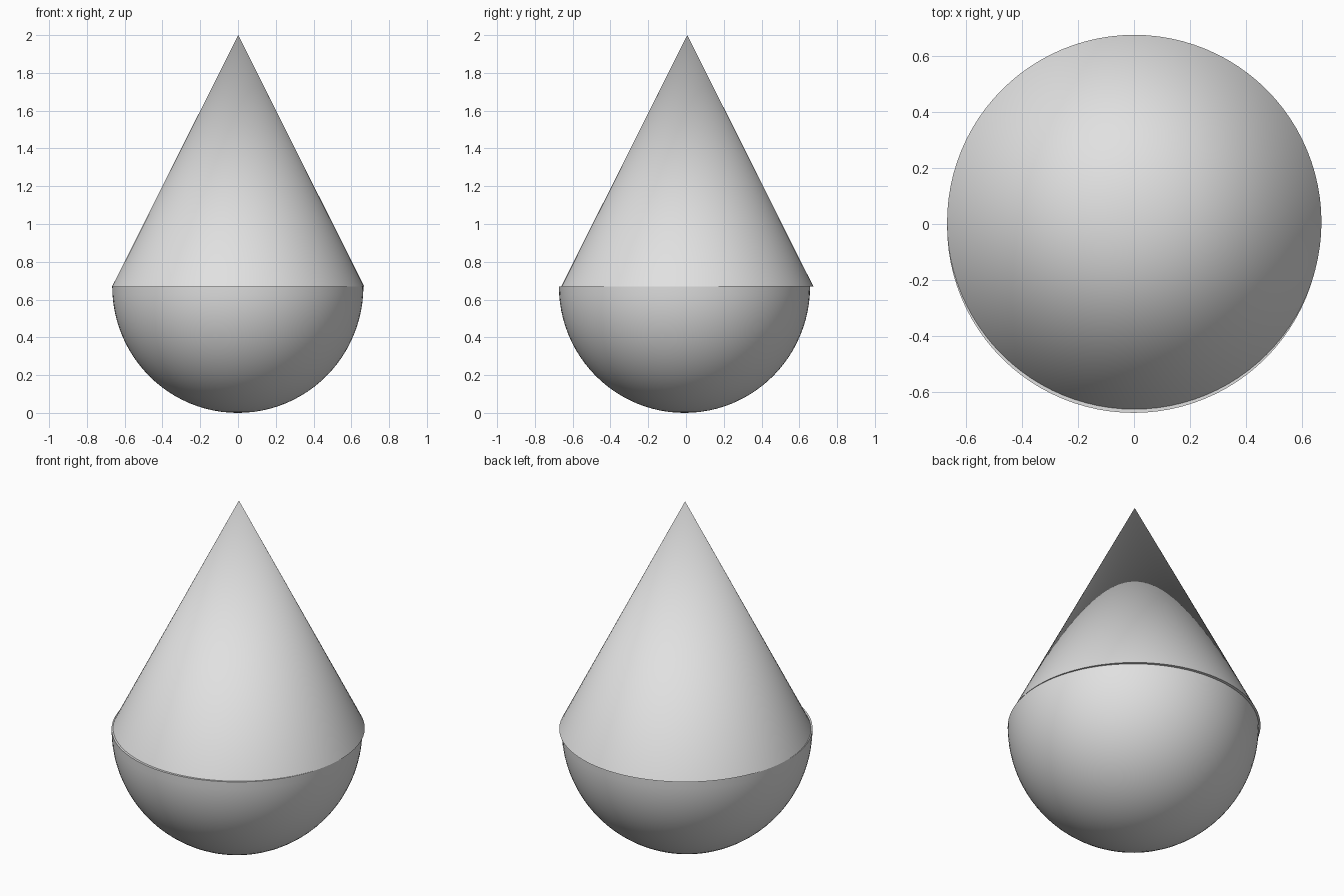
import bpy, bmesh, math

if "Cube" in bpy.data.objects:
    bpy.data.objects.remove(bpy.data.objects["Cube"])

grey = bpy.data.materials.new("light grey")
grey.diffuse_color = (0.75, 0.75, 0.75, 1)
grey.use_nodes = True
grey.node_tree.nodes["Principled BSDF"].inputs["Base Color"].default_value = grey.diffuse_color

SEAM = 0.67   # height where cone and bowl meet
SIDES = 96


def finish(name, bm, location):
    bmesh.ops.recalc_face_normals(bm, faces=bm.faces)
    mesh = bpy.data.meshes.new(name)
    bm.to_mesh(mesh)
    bm.free()
    mesh.materials.append(grey)
    ob = bpy.data.objects.new(name, mesh)
    ob.location = location
    bpy.context.collection.objects.link(ob)
    bpy.ops.object.select_all(action='DESELECT')
    ob.select_set(True)
    bpy.context.view_layer.objects.active = ob
    bpy.ops.object.shade_smooth_by_angle(angle=math.radians(40))
    return ob


# Pointed upper cone, set slightly towards the back
bm = bmesh.new()
bmesh.ops.create_cone(bm, cap_ends=True, segments=SIDES, radius1=0.667,
                      radius2=0, depth=2 - SEAM)
finish("upper_cone", bm, (0.001, 0.007, (2 + SEAM) / 2))

# Lower hemisphere with a flat top, set slightly towards the front
bm = bmesh.new()
bmesh.ops.create_uvsphere(bm, u_segments=SIDES, v_segments=48, radius=0.665)
for v in bm.verts:
    v.co.z *= SEAM / 0.665
bmesh.ops.bisect_plane(bm, geom=bm.verts[:] + bm.edges[:] + bm.faces[:],
                       plane_co=(0, 0, 0), plane_no=(0, 0, 1), clear_outer=True)
bmesh.ops.holes_fill(bm, edges=[e for e in bm.edges if e.is_boundary], sides=0)
finish("lower_hemisphere", bm, (-0.001, -0.008, SEAM))
